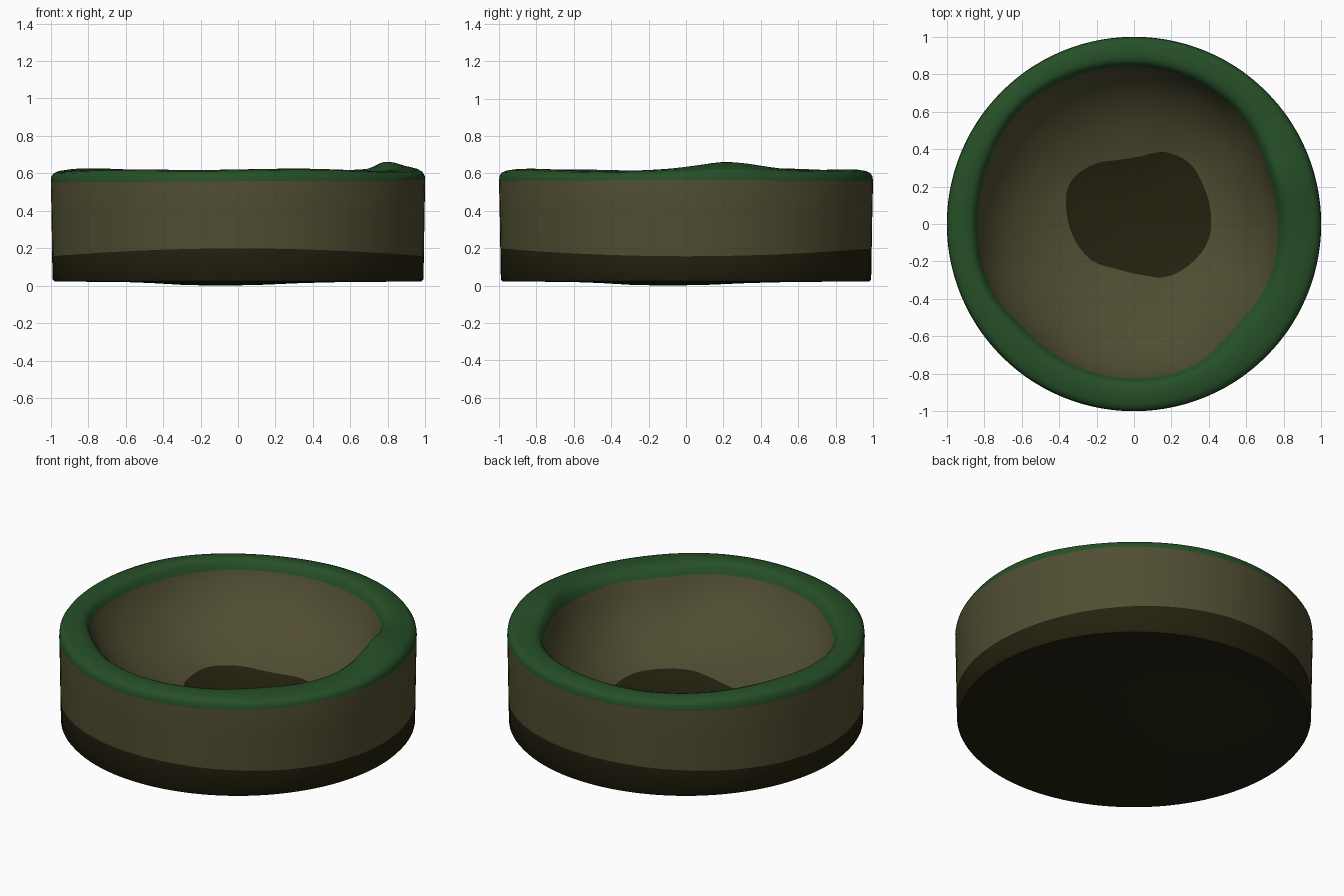
import bpy, bmesh, math

if "Cube" in bpy.data.objects:
    bpy.data.objects.remove(bpy.data.objects["Cube"])

N = 112  # segments around


def material(name, rgb):
    m = bpy.data.materials.new(name)
    m.diffuse_color = (*rgb, 1)
    m.use_nodes = True
    m.node_tree.nodes["Principled BSDF"].inputs["Base Color"].default_value = m.diffuse_color
    return m


DARK, OLIVE, GREEN = 0, 1, 2
mats = [material("dark earth", (0.0176, 0.0152, 0.0046)),
        material("olive rock", (0.080, 0.075, 0.031)),
        material("green rim", (0.0190, 0.0790, 0.0205))]

# radii every 22.5 degrees: inner edge of the green rim, and the dark floor patch
RIM = [.77, .77, .81, .83, .84, .85, .86, .84, .835, .84, .81, .82, .825, .82, .77, .78]
FLOOR = [.38, .37, .375, .35, .30, .305, .36, .405, .39, .375, .36, .325, .33, .37, .385, .395]


def around(table, a):
    """Smooth periodic interpolation (Catmull-Rom) of a table by angle."""
    n = len(table)
    u = (a / math.tau) % 1 * n
    i = int(u)
    t = u - i
    p0, p1, p2, p3 = (table[(i + k) % n] for k in (-1, 0, 1, 2))
    return p1 + .5 * t * (p2 - p0 + t * (2*p0 - 5*p1 + 4*p2 - p3 + t * (3*(p1 - p2) + p3 - p0)))


def polar(r, a, z, cx=0, cy=0):
    return (cx + r * math.cos(a), cy + r * math.sin(a), z)


def bump(a):
    d = (a - math.radians(16) + math.pi) % math.tau - math.pi
    return math.exp(-(d / .27) ** 2)


def column(a):
    """Section at one angle: (point, colour of the band that follows it)."""
    pts = []
    # underside, bulging slightly down off centre
    for r, z, off in ((.2, .004, -.09), (.4, .014, -.06), (.6, .020, -.02)):
        pts.append((polar(r, a, z, off, off), DARK))
    # outer wall
    pts.append((polar(.980, a, .022), DARK))
    pts.append((polar(.990, a, .034), DARK))
    pts.append((polar(.993, a, .178 - .021 * math.cos(2 * a)), OLIVE))
    pts.append((polar(.996, a, .38), OLIVE))
    pts.append((polar(1.0, a, .558 + .006 * math.cos(a)), GREEN))
    # rounded rim with a raised lump on the right
    g = around(RIM, a)
    w = .004 * math.sin(5 * a + 1) + .003 * math.sin(3 * a)
    b = bump(a)
    for r, z, k in ((.997, .585, 0), (.985, .603, .1), (.962, .613, .25)):
        pts.append((polar(r, a, z + w + .04 * k * b), GREEN))
    for t, z, k in ((.7, .619, .45), (.45, .620, .8), (.25, .613, 1), (.1, .594, .95)):
        pts.append((polar(g + (.96 - g) * t, a, z + w + .043 * k * b), GREEN))
    pts.append((polar(g, a, .56 + .02 * b), OLIVE))
    # bowl wall down to the floor patch
    top = polar(g, a, 0)
    low = polar(around(FLOOR, a), a, 0, .03, .06)
    for t, z in ((.95, .508), (.86, .44), (.73, .37), (.56, .305), (.38, .255), (.18, .215), (0, .188)):
        x, y = (low[i] + (top[i] - low[i]) * t for i in (0, 1))
        pts.append(((x, y, z), OLIVE if t else DARK))
    for t, z in ((.66, .165), (.33, .152)):
        pts.append((polar(around(FLOOR, a) * t, a, z, .03, .06), DARK))
    return pts


# crater dish: lathe of the varying section
bm = bmesh.new()
cols, bands = [], []
for i in range(N):
    col = column(math.tau * i / N)
    bands = [c for _, c in col]
    cols.append([bm.verts.new(p) for p, _ in col])
under = bm.verts.new((-.1, -.1, 0))
floor = bm.verts.new((.03, .06, .148))
for i in range(N):
    A, B = cols[i], cols[(i + 1) % N]
    for j in range(len(A) - 1):
        bm.faces.new((A[j], B[j], B[j + 1], A[j + 1])).material_index = bands[j]
    bm.faces.new((under, B[0], A[0])).material_index = DARK
    bm.faces.new((A[-1], B[-1], floor)).material_index = DARK
bmesh.ops.recalc_face_normals(bm, faces=bm.faces[:])
me = bpy.data.meshes.new("crater_dish")
bm.to_mesh(me)
bm.free()
for m in mats:
    me.materials.append(m)
ob = bpy.data.objects.new("crater_dish", me)
bpy.context.collection.objects.link(ob)
bpy.context.view_layer.objects.active = ob
ob.select_set(True)
bpy.ops.object.shade_smooth_by_angle(angle=math.radians(40))
